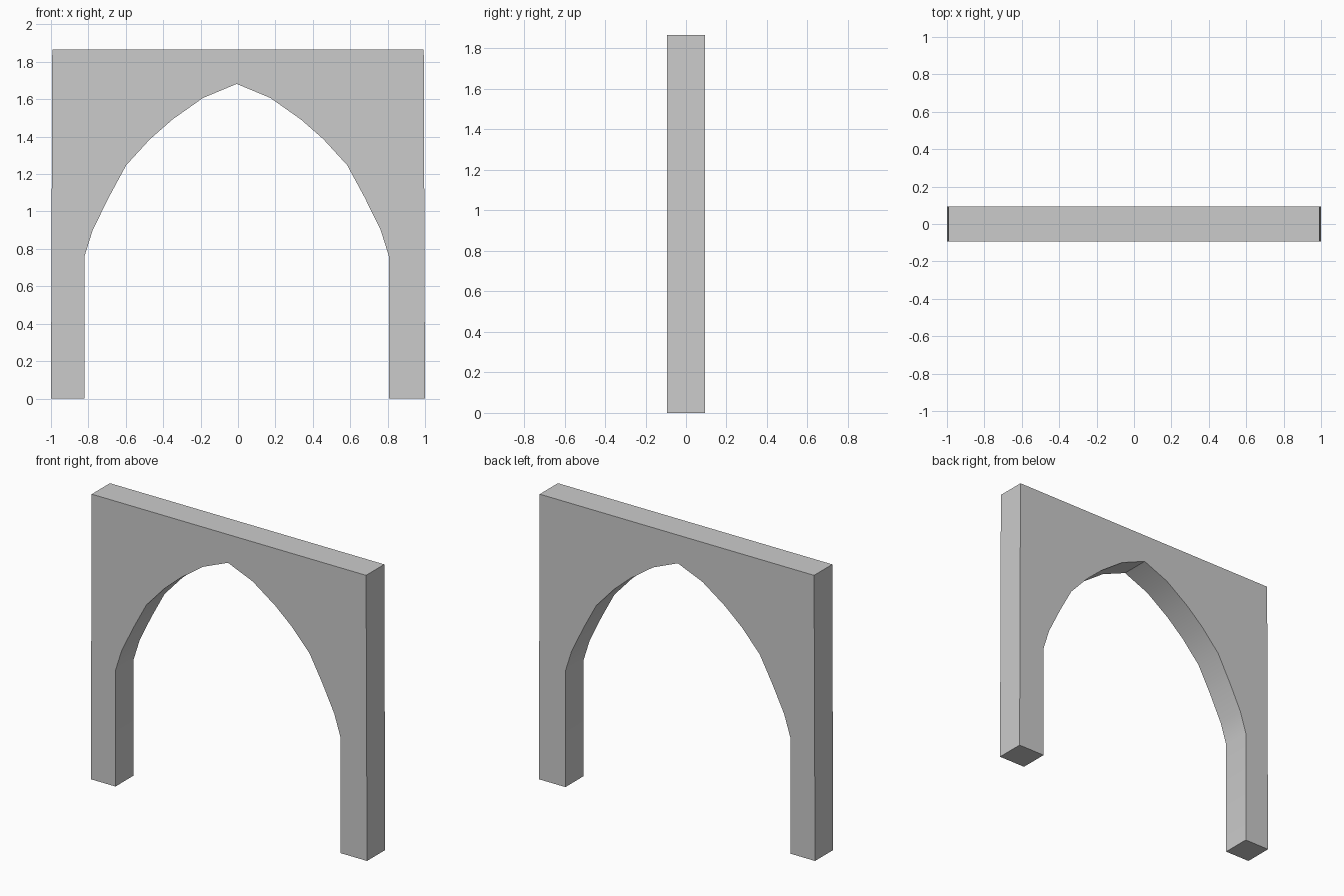
import bpy
import bmesh
from math import radians

if "Cube" in bpy.data.objects:
    bpy.data.objects.remove(bpy.data.objects["Cube"])

HALF_DEPTH = 0.094
TOP = 1.867
CENTRE = -0.007      # the opening sits a hair left of centre

# Half of the pointed opening, foot to just below the apex (offset, height)
half_opening = [(0.814, 0), (0.814, 0.76), (0.77, 0.90), (0.684, 1.075),
                (0.591, 1.247), (0.463, 1.387), (0.343, 1.492), (0.18, 1.607)]
opening = [(CENTRE - x, z) for x, z in half_opening]
opening.append((CENTRE, 1.682))
opening += [(CENTRE + x, z) for x, z in reversed(half_opening)]

# Outer edge, slightly tapered towards the top
outer = [(1, 0), (0.993, TOP), (-0.993, TOP), (-1, 0)]

# Arch wall: fill the profile and extrude it through the depth
bm = bmesh.new()
face = bm.faces.new([bm.verts.new((x, -HALF_DEPTH, z)) for x, z in opening + outer])
extruded = bmesh.ops.extrude_face_region(bm, geom=[face], use_keep_orig=True)
moved = [g for g in extruded["geom"] if isinstance(g, bmesh.types.BMVert)]
bmesh.ops.translate(bm, verts=moved, vec=(0, 2 * HALF_DEPTH, 0))
bmesh.ops.recalc_face_normals(bm, faces=bm.faces)
mesh = bpy.data.meshes.new("arch_wall")
bm.to_mesh(mesh)
bm.free()

arch = bpy.data.objects.new("arch_wall", mesh)
bpy.context.collection.objects.link(arch)

# Soft shading inside the curve, crisp corners and apex
bpy.context.view_layer.objects.active = arch
arch.select_set(True)
bpy.ops.object.shade_smooth_by_angle(angle=radians(30))
